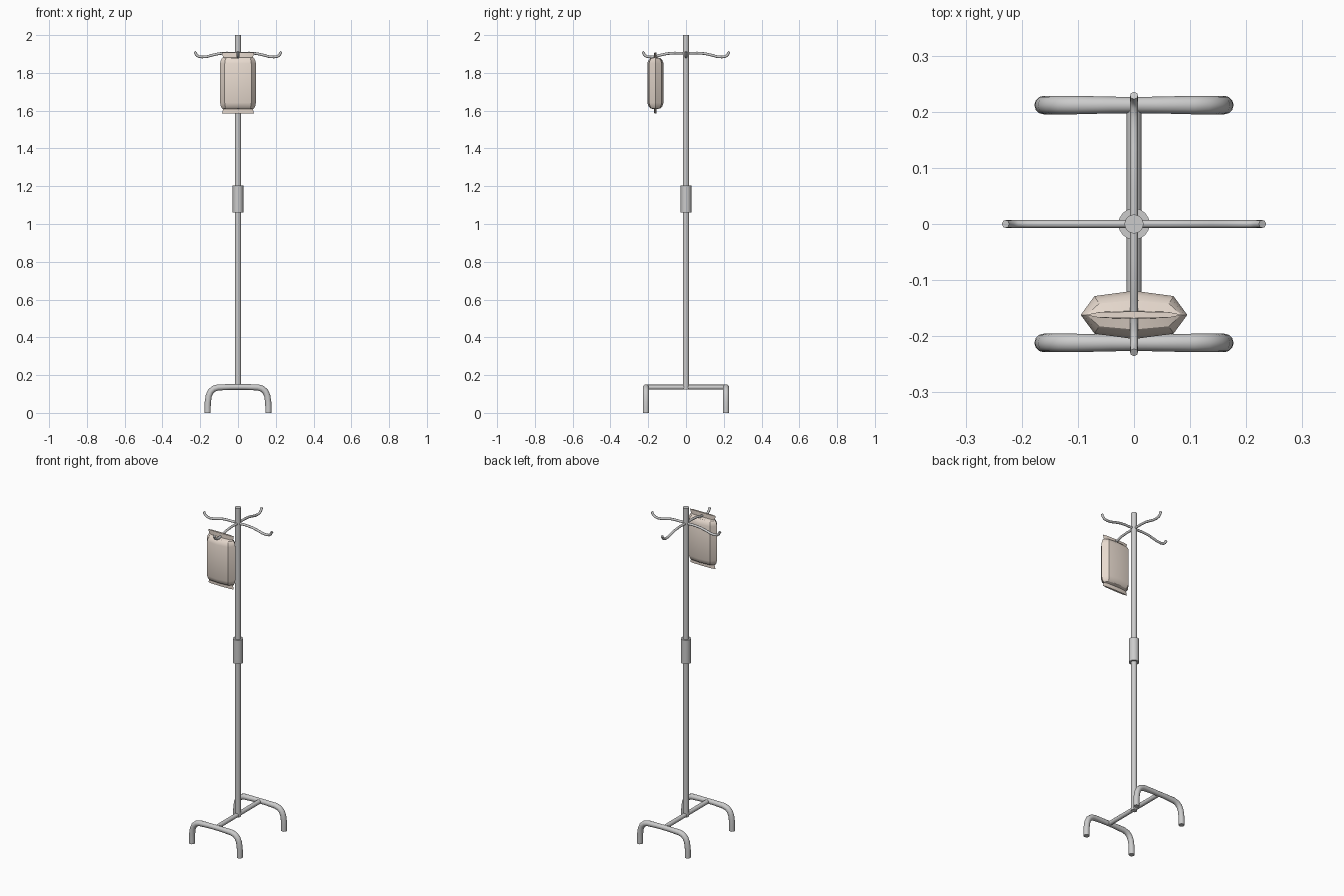
import bpy, bmesh, math

if "Cube" in bpy.data.objects:
    bpy.data.objects.remove(bpy.data.objects["Cube"])


def smooth(obj, angle=35):
    bpy.ops.object.select_all(action='DESELECT')
    obj.select_set(True)
    bpy.context.view_layer.objects.active = obj
    bpy.ops.object.shade_smooth_by_angle(angle=math.radians(angle))


def rod(name, r, z0, z1, sides=16):
    bpy.ops.mesh.primitive_cylinder_add(vertices=sides, radius=r, depth=z1 - z0,
                                        location=(0, 0, (z0 + z1) / 2))
    obj = bpy.context.object
    obj.name = name
    smooth(obj)
    return obj


def tube(name, pts, radius, location=(0, 0, 0), turn=0.0):
    """Round tube along points (x, y, z, radius factor)."""
    cu = bpy.data.curves.new(name, 'CURVE')
    cu.dimensions = '3D'
    cu.bevel_depth = radius
    cu.bevel_resolution = 4
    cu.use_fill_caps = True
    sp = cu.splines.new('POLY')
    sp.points.add(len(pts) - 1)
    for p, (x, y, z, f) in zip(sp.points, pts):
        p.co = (x, y, z, 1)
        p.radius = f
    obj = bpy.data.objects.new(name, cu)
    bpy.context.collection.objects.link(obj)
    obj.location = location
    obj.rotation_euler.z = turn
    bpy.ops.object.select_all(action='DESELECT')
    obj.select_set(True)
    bpy.context.view_layer.objects.active = obj
    bpy.ops.object.convert(target='MESH')
    obj = bpy.context.object
    smooth(obj, 45)
    return obj


# Pole and height-adjusting collar
rod("pole", 0.017, 0.125, 2.0)
rod("height_collar", 0.028, 1.06, 1.205)

# Base crossbar and the two inverted-U legs
tube("base_crossbar", [(0, -0.213, 0.136, 1), (0, 0.213, 0.136, 1)], 0.013)
half = [(0.04, 0.137, 0.9), (0.105, 0.135, 1), (0.128, 0.128, 1), (0.145, 0.113, 1),
        (0.155, 0.09, 1), (0.160, 0.055, 1), (0.161, 0.03, 1), (0.161, 0.0, 1)]
path = [(-x, 0, z, f) for x, z, f in reversed(half)] + [(0, 0, 0.137, 0.88)]
path += [(x, 0, z, f) for x, z, f in half]
for name, y in (("front_leg", -0.212), ("back_leg", 0.212)):
    tube(name, path, 0.0165, (0, y, 0))

# Four hanging hooks
hook = [(0, 1.904), (0.06, 1.905), (0.10, 1.902), (0.135, 1.894), (0.165, 1.886),
        (0.19, 1.884), (0.209, 1.887), (0.220, 1.895), (0.229, 1.912)]
for i in range(4):
    tube(f"hook_{i + 1}", [(x, 0, z, 1) for x, z in hook], 0.007, turn=i * math.pi / 2)

# Fluid bag: lens-shaped rings (z, half width, half depth) lofted upwards
rings = [(1.585, 0.085, 0.006), (1.608, 0.079, 0.007), (1.612, 0.084, 0.026),
         (1.622, 0.091, 0.036), (1.642, 0.095, 0.043), (1.850, 0.095, 0.043),
         (1.868, 0.091, 0.036), (1.878, 0.084, 0.026), (1.882, 0.079, 0.007),
         (1.907, 0.086, 0.006)]
section = [(1, 0), (0.74, 0.78), (0, 1), (-0.74, 0.78),
           (-1, 0), (-0.74, -0.78), (0, -1), (0.74, -0.78)]
bm = bmesh.new()
loops = [[bm.verts.new((u * hx, v * hy - 0.162, z)) for u, v in section]
         for z, hx, hy in rings]
n = len(section)
for a, b in zip(loops, loops[1:]):
    for i in range(n):
        j = (i + 1) % n
        bm.faces.new((a[i], a[j], b[j], b[i]))
bm.faces.new(loops[0][::-1])
bm.faces.new(loops[-1])
mesh = bpy.data.meshes.new("fluid_bag")
bm.to_mesh(mesh)
bm.free()
bag = bpy.data.objects.new("fluid_bag", mesh)
bpy.context.collection.objects.link(bag)
mat = bpy.data.materials.new("bag_plastic")
mat.diffuse_color = (0.80, 0.70, 0.62, 1)
mat.use_nodes = True
mat.node_tree.nodes["Principled BSDF"].inputs["Base Color"].default_value = mat.diffuse_color
mesh.materials.append(mat)
smooth(bag, 30)
